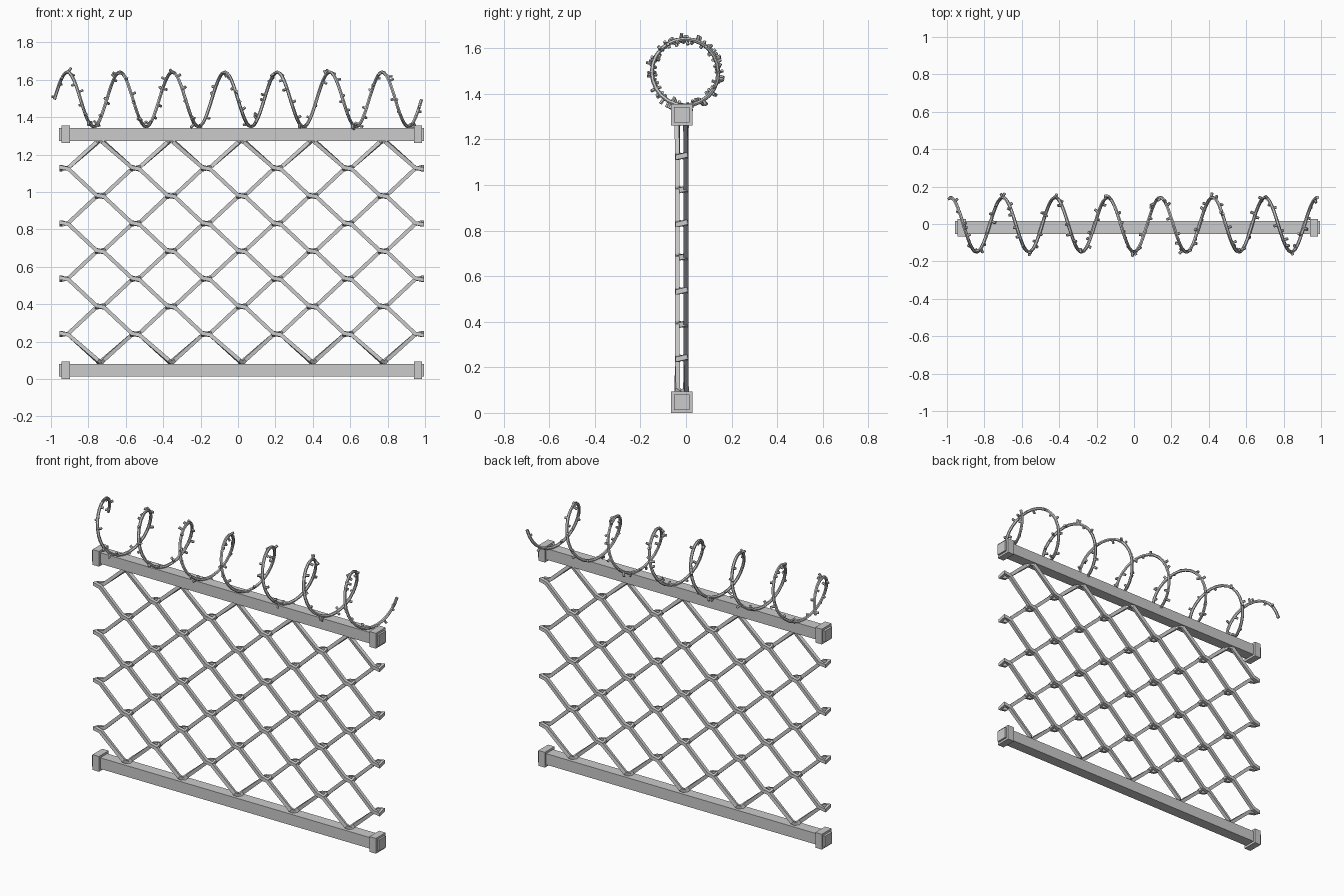
import bpy, random
from math import sin, cos, pi
from mathutils import Vector

if "Cube" in bpy.data.objects:
    bpy.data.objects.remove(bpy.data.objects["Cube"])

random.seed(4)
YC = -0.019          # centre plane of rails and mesh


def box(name, x0, x1, z, size):
    bpy.ops.mesh.primitive_cube_add(size=1, location=((x0 + x1) / 2, YC, z))
    o = bpy.context.object
    o.name = name
    o.scale = (x1 - x0, size, size)
    return o


def wires(name, paths, radius, res=1, tilt=0.0):
    """One mesh object of tubes, each following a list of points."""
    cu = bpy.data.curves.new(name, 'CURVE')
    cu.dimensions = '3D'
    cu.bevel_depth = radius
    cu.bevel_resolution = res
    cu.use_fill_caps = True
    cu.twist_mode = 'Z_UP' if tilt else 'MINIMUM'
    for pts in paths:
        sp = cu.splines.new('POLY')
        sp.points.add(len(pts) - 1)
        for p, c in zip(sp.points, pts):
            p.co = (*c, 1)
            p.tilt = tilt
        sp.use_smooth = False
    o = bpy.data.objects.new(name, cu)
    bpy.context.collection.objects.link(o)
    bpy.ops.object.select_all(action='DESELECT')
    o.select_set(True)
    bpy.context.view_layer.objects.active = o
    bpy.ops.object.convert(target='MESH')
    bpy.context.object.name = name
    return bpy.context.object


# Top and bottom rails with square end collars
for label, z in (("bottom", 0.0475), ("top", 1.308)):
    box(label + "_rail", -0.957, 0.995, z, 0.068)
    box(label + "_left_collar", -0.943, -0.899, z, 0.094)
    box(label + "_right_collar", 0.940, 0.984, z, 0.094)

# Chain-link mesh: square wire in flattened spirals hooked into each other
X0, DX, ZTOP, DZ = -0.926, 0.1892, 1.275, 0.1478
YF, YB = YC - 0.019, YC + 0.019
paths = []
for i in range(10):
    start = i + 1 if i % 2 == 0 else i
    other = 2 * i + 1 - start
    pts = []
    for r in range(9):
        col = start if r % 2 == 0 else other
        s = 1 if col > i else -1
        n, z = X0 + DX * col, ZTOP - DZ * r
        y_in, y_out = (YF, YB) if s > 0 else (YB, YF)
        hook = [(n - s * 0.019, y_in, z + 0.003),
                (n + s * 0.021, y_in, z - 0.006),
                (n + s * 0.021, y_out, z + 0.006),
                (n - s * 0.019, y_out, z - 0.003)]
        if r == 0:
            hook = [(n, YC, z + 0.008), (n - s * 0.015, y_out, z - 0.008)]
        if r == 8:
            hook = [(n - s * 0.015, y_in, z + 0.008), (n, YC, z - 0.008)]
        pts += hook
    paths.append(pts)
wires("chain_link_mesh", paths, 0.0148, 0, pi / 4)

# Coil of wire along the top rail
R, ZC, PITCH, XS, TURNS = 0.146, 1.495, 0.2805, -0.982, 7


def coil(t):
    a = 2 * pi * t
    return Vector((XS + PITCH * t, R * cos(a) - 0.004, ZC + R * sin(a)))


N = 24 * TURNS
wires("wire_coil", [[coil(k / 24) for k in range(N + 1)]], 0.009)

# Short barbs scattered along the coil
barbs = []
count = 16 * TURNS
for k in range(count):
    t = (k + random.random()) / count * TURNS
    p = coil(t)
    tan = (coil(t + 0.01) - p).normalized()
    d = Vector([random.uniform(-1, 1) for _ in range(3)])
    d = (d - d.dot(tan) * tan * 0.9).normalized()
    tip = p + d * random.uniform(0.019, 0.030)
    tip.x = max(-0.995, min(0.995, tip.x))
    barbs.append([p, tip])
wires("coil_barbs", barbs, 0.0075)
